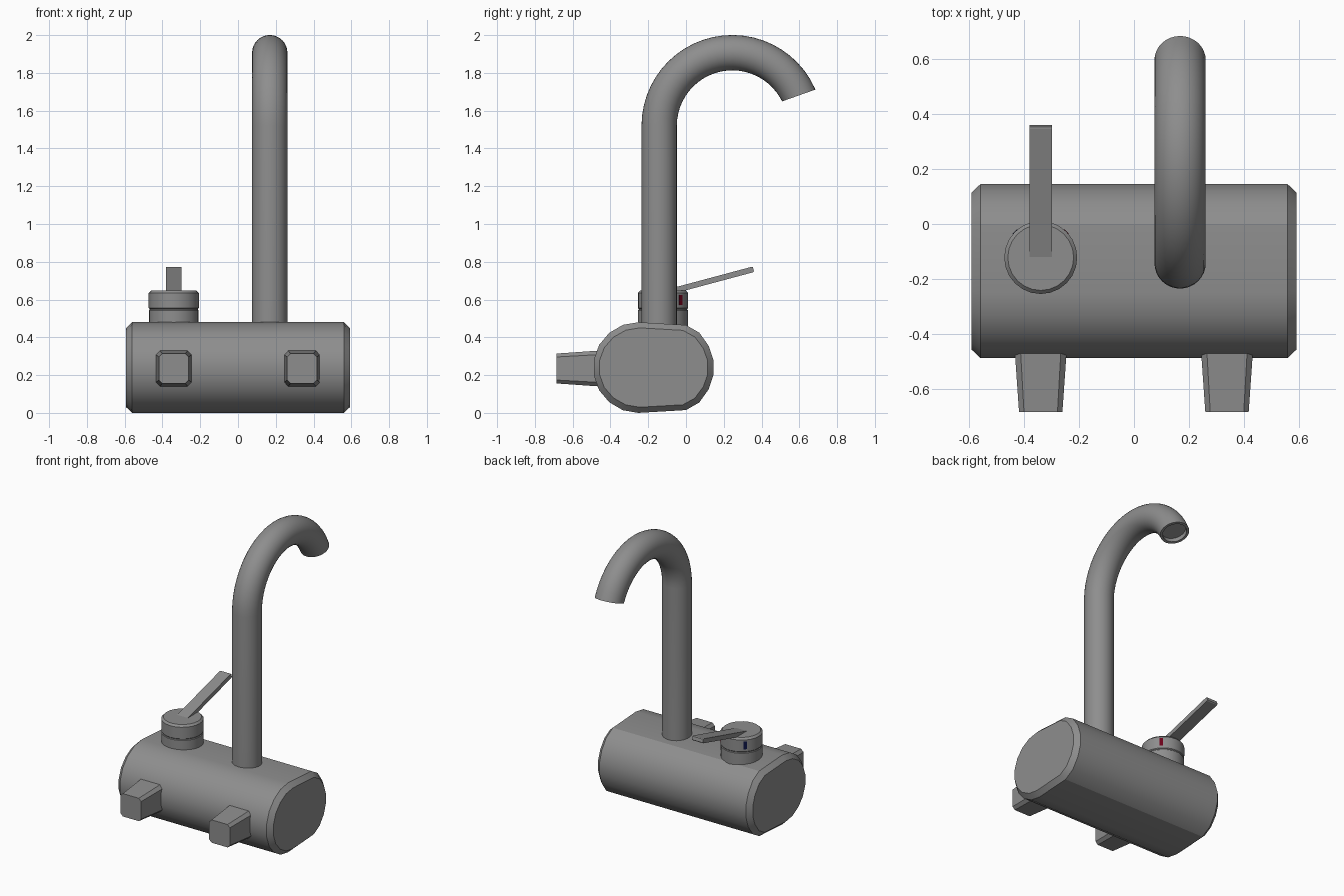
import bpy, bmesh
from math import sin, cos, pi, radians
from mathutils import Vector

if "Cube" in bpy.data.objects:
    bpy.data.objects.remove(bpy.data.objects["Cube"])

GREY = (.27, .27, .27, 1)


def loft(name, rings, color=GREY, angle=25):
    """Skin a list of equal-length rings into a closed, capped solid."""
    bm = bmesh.new()
    loops = [[bm.verts.new(p) for p in r] for r in rings]
    n = len(loops[0])
    for a, b in zip(loops, loops[1:]):
        for i in range(n):
            bm.faces.new((a[i], a[(i + 1) % n], b[(i + 1) % n], b[i]))
    bm.faces.new(loops[0][::-1])
    bm.faces.new(loops[-1])
    bmesh.ops.recalc_face_normals(bm, faces=bm.faces)
    me = bpy.data.meshes.new(name)
    bm.to_mesh(me)
    bm.free()
    ob = bpy.data.objects.new(name, me)
    bpy.context.collection.objects.link(ob)
    key = "dark_grey" if color == GREY else name
    mat = bpy.data.materials.get(key) or bpy.data.materials.new(key)
    mat.diffuse_color = color
    mat.use_nodes = True
    mat.node_tree.nodes["Principled BSDF"].inputs["Base Color"].default_value = mat.diffuse_color
    me.materials.append(mat)
    bpy.ops.object.select_all(action='DESELECT')
    ob.select_set(True)
    bpy.context.view_layer.objects.active = ob
    bpy.ops.object.shade_smooth_by_angle(angle=radians(angle))
    return ob


def circle(center, u, v, r, n):
    return [center + r * (cos(2 * pi * i / n) * u + sin(2 * pi * i / n) * v) for i in range(n)]


X, Y, Z = Vector((1, 0, 0)), Vector((0, 1, 0)), Vector((0, 0, 1))

# body: rounded oblong section along x with chamfered ends
half = [(-.488, .042), (-.46, .12), (-.406, .184), (-.334, .226), (-.252, .24),
        (0, .225), (.07, .185), (.12, .115), (.145, .04)]
section = half + [(y, -z) for y, z in reversed(half)]


def body_ring(x, sy, sz):
    return [(x, -.172 + (y + .172) * sy, .24 + z * sz) for y, z in section]


loft("body", [body_ring(-.592, .905, .875), body_ring(-.56, 1, 1),
              body_ring(.56, 1, 1), body_ring(.592, .905, .875)])

# spout: straight riser, swan-neck arc, recessed outlet
PX, CY, CZ, R, r, N = .168, .245, 1.52, .387, .0935, 32
rings = [circle(Vector((PX, CY - R, z)), X, -Y, r, N) for z in (.42, CZ)]
steps = 24
for i in range(1, steps + 1):
    a = pi - radians(155.5) * i / steps
    center = Vector((PX, CY + R * cos(a), CZ + R * sin(a)))
    t = a - radians(5) if i == steps else a
    radial = Vector((0, cos(t), sin(t)))
    rings.append(circle(center, X, radial, r, N))
inward = Vector((0, -sin(t), cos(t)))
rings.append(circle(center, X, radial, .077, N))
rings.append(circle(center + .03 * inward, X, radial, .077, N))
loft("spout", rings, angle=30)

# mixer valve: stacked collar and cap with a groove between
VX, VY = -.34, -.122
profile = [(.132, .43), (.132, .543), (.128, .547), (.128, .55),
           (.133, .555), (.133, .635), (.12, .648)]
loft("mixer_valve", [circle(Vector((VX, VY, z)), X, Y, rad, 24) for rad, z in profile])


def rect(center, u, v, hu, hv):
    return [center + su * hu * u + sv * hv * v for su, sv in ((-1, -1), (1, -1), (1, 1), (-1, 1))]


# lever handle, tilted upwards to the back
along = Vector((0, cos(radians(15)), sin(radians(15))))
up = Vector((0, -along.z, along.y))
start = Vector((VX, -.122, .632))
loft("lever", [rect(start + along * d, X, up, .041, h) for d, h in ((0, .015), (.49, .015), (.496, .011))])

# hot and cold markers on the valve cap
for name, s, color in (("hot_marker", 1, (.15, 0, .01, 1)), ("cold_marker", -1, (.004, .008, .06, 1))):
    out = Vector((s, 1, 0)).normalized()
    side = Vector((-out.y, out.x, 0))
    base = Vector((VX, VY, .598))
    loft(name, [rect(base + out * d, side, Z, .011, .027) for d in (.12, .1336)], color)

# two tapered wall inlets with chamfered corners
for name, x in (("inlet_left", -.34), ("inlet_right", .339)):
    rings = []
    for y, h, c in ((-.40, .099, .022), (-.686, .079, .018)):
        k = h - c
        rings.append([(x + a, y, .235 + b) for a, b in (
            (-h, -k), (-k, -h), (k, -h), (h, -k), (h, k), (k, h), (-k, h), (-h, k))])
    loft(name, rings)
